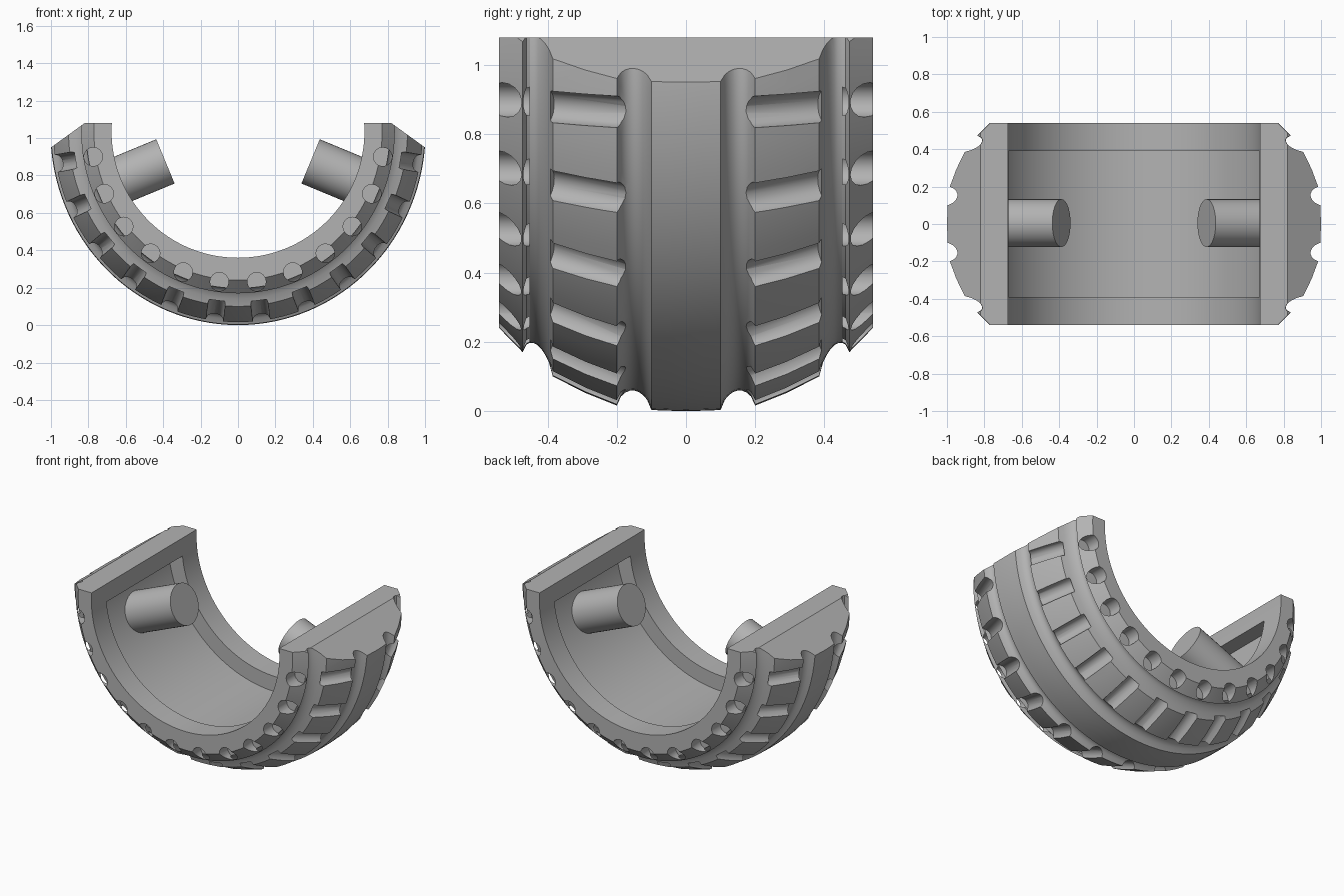
import bpy, bmesh, math
from mathutils import Matrix, Vector

if "Cube" in bpy.data.objects:
    bpy.data.objects.remove(bpy.data.objects["Cube"])

C = 1.036          # height of the wheel axis, also the outer radius
SX = 0.968         # the tread is slightly narrower than it is tall
HALF = 0.54        # half width

grey = bpy.data.materials.new("rubber_grey")
grey.diffuse_color = (0.45, 0.45, 0.45, 1)
grey.use_nodes = True
grey.node_tree.nodes["Principled BSDF"].inputs["Base Color"].default_value = grey.diffuse_color


def make(name, bm):
    bmesh.ops.recalc_face_normals(bm, faces=bm.faces)
    me = bpy.data.meshes.new(name)
    bm.to_mesh(me)
    bm.free()
    me.materials.append(grey)
    ob = bpy.data.objects.new(name, me)
    bpy.context.collection.objects.link(ob)
    return ob


def lathe(name, profile, segs, sx=1.0):
    """Revolve closed-end (y, radius) profile around the y axis at height C."""
    bm = bmesh.new()
    rings = []
    for y, r in profile:
        rings.append([bm.verts.new((sx * r * math.sin(2 * math.pi * i / segs), y,
                                    C - r * math.cos(2 * math.pi * i / segs)))
                      for i in range(segs)])
    for a, b in zip(rings, rings[1:]):
        for i in range(segs):
            j = (i + 1) % segs
            bm.faces.new((a[i], a[j], b[j], b[i]))
    bm.faces.new(rings[0])
    bm.faces.new(rings[-1])
    return make(name, bm)


def rod(bm, p, q, radius, segs=16):
    """Cylinder between two points."""
    p, q = Vector(p), Vector(q)
    rot = (q - p).to_track_quat('Z', 'Y').to_matrix().to_4x4()
    bmesh.ops.create_cone(bm, cap_ends=True, segments=segs, radius1=radius, radius2=radius,
                          depth=(q - p).length, matrix=Matrix.Translation((p + q) / 2) @ rot)


def prism(name, pts, y0, y1):
    """Extrude an (x, z) outline along y."""
    bm = bmesh.new()
    f = bm.faces.new([bm.verts.new((x, y0, z)) for x, z in pts])
    ext = bmesh.ops.extrude_face_region(bm, geom=[f])['geom']
    bmesh.ops.translate(bm, vec=(0, y1 - y0, 0),
                        verts=[v for v in ext if isinstance(v, bmesh.types.BMVert)])
    return make(name, bm)


def boolean(ob, cutter, op='DIFFERENCE'):
    m = ob.modifiers.new(op.lower(), 'BOOLEAN')
    m.operation, m.solver, m.object = op, 'EXACT', cutter
    bpy.context.view_layer.objects.active = ob
    bpy.ops.object.modifier_apply(modifier=m.name)
    bpy.data.objects.remove(cutter)


def groove(a, b, sag, n=8):
    """Round channel from a to b, both (y, drop)."""
    out = []
    for i in range(n + 1):
        t = i / n
        out.append((a[0] + (b[0] - a[0]) * t,
                    a[1] + (b[1] - a[1]) * t + sag * math.sin(math.pi * t) ** 0.6))
    return out


# Tread cross-section: crown, channel, block row, channel, shoulder
half = [(0, 0), (0.05, 0.001)]
half += groove((0.1, 0.003), (0.2, 0.016), 0.05)
half += [(0.29, 0.052)]
half += groove((0.385, 0.1), (0.472, 0.17), 0.055)
half += [(HALF, 0.24)]
profile = [(-y, C - d) for y, d in reversed(half[1:])] + [(y, C - d) for y, d in half]
tire = lathe("tire_half", profile, 128, SX)

# Cross grooves in the block rows and the shoulders
bm = bmesh.new()
for i in range(-6, 6):
    a = math.radians(14.6 * (i + 0.5))

    def at(y, r):
        return (SX * r * math.sin(a), y, C - r * math.cos(a))
    for s in (-1, 1):
        rod(bm, at(s * 0.17, C + 0.0), at(s * 0.40, C - 0.107), 0.047)
        rod(bm, at(s * 0.452, C - 0.225), at(s * 0.62, C - 0.225), 0.05)
boolean(tire, make("groove_cutter", bm))

# Hollow centre
boolean(tire, lathe("bore_cutter", [(-1, 0.676), (1, 0.676)], 128))

# Shallow pocket in the inner wall
pocket = lathe("pocket_cutter", [(-0.39, 0.775), (0.39, 0.775)], 128)
boolean(pocket, prism("pocket_limit", [(-2, -1), (2, -1), (2, 0.965), (-2, 0.965)], -1, 1),
        'INTERSECT')
boolean(tire, pocket)

# Keep the lower half, with sloped ends
boolean(tire, prism("end_limit", [(-1.46, 0.617), (-1.46, -0.5), (1.46, -0.5), (1.46, 0.617),
                                  (0.82, 1.08), (-0.82, 1.08)], -1, 1), 'INTERSECT')

# Radial pegs
pegs = []
for side, s in (("left", -1), ("right", 1)):
    a = math.radians(22.5)
    bm = bmesh.new()
    rod(bm, (s * 0.42 * math.cos(a), 0.005, C - 0.42 * math.sin(a)),
        (s * 0.80 * math.cos(a), 0.005, C - 0.80 * math.sin(a)), 0.128, 40)
    pegs.append(make("peg_" + side, bm))

for ob in [tire] + pegs:
    bpy.ops.object.select_all(action='DESELECT')
    ob.select_set(True)
    bpy.context.view_layer.objects.active = ob
    bpy.ops.object.shade_smooth_by_angle(angle=math.radians(28))
